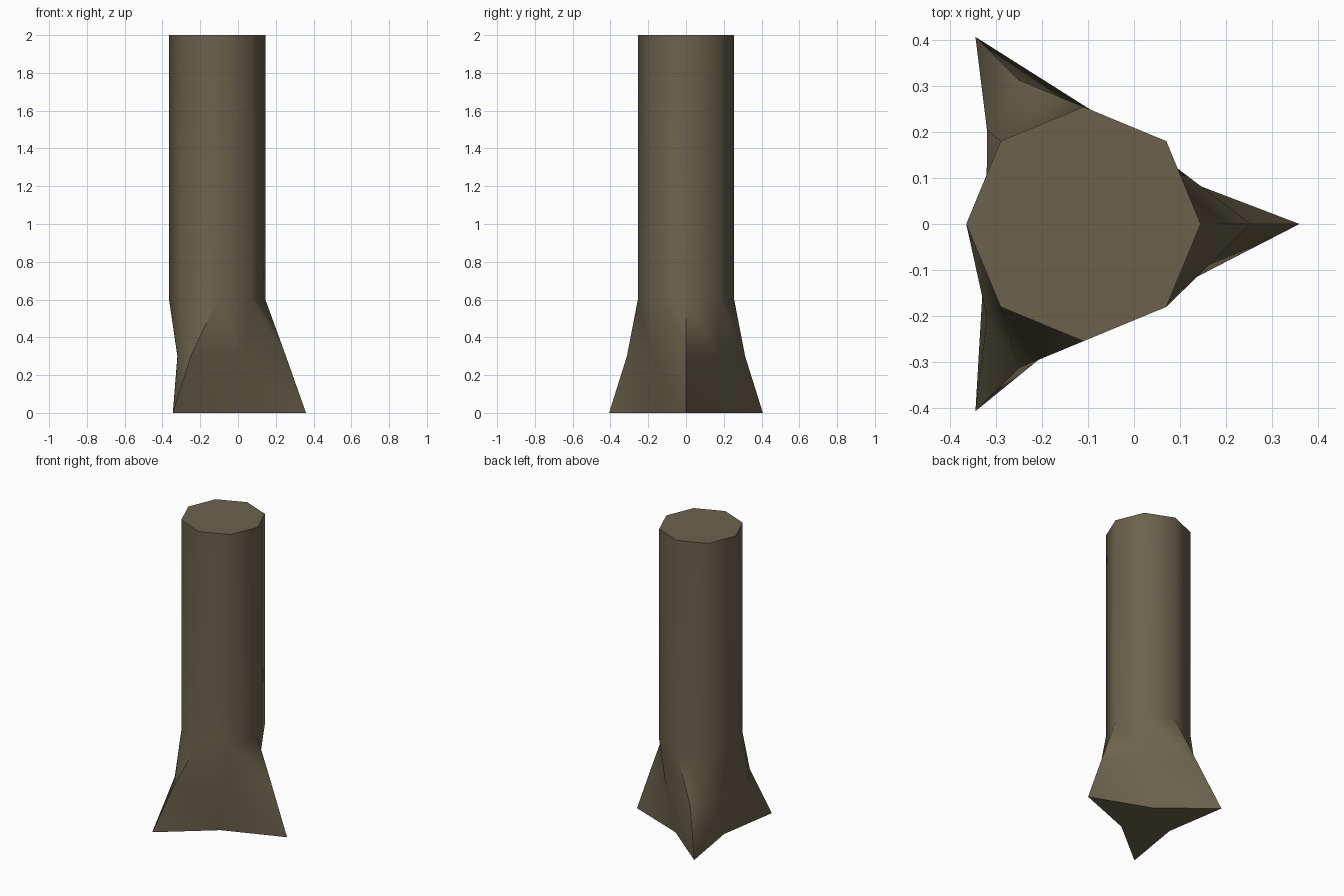
import bpy, bmesh, math

if "Cube" in bpy.data.objects:
    bpy.data.objects.remove(bpy.data.objects["Cube"])

CX = -0.11  # trunk axis

bark = bpy.data.materials.new("brown bark")
bark.diffuse_color = (0.15, 0.122, 0.073, 1)
bark.use_nodes = True
bark.node_tree.nodes["Principled BSDF"].inputs["Base Color"].default_value = bark.diffuse_color


def polar(r, deg):
    a = math.radians(deg)
    return CX + r * math.cos(a), r * math.sin(a)


# horizontal sections, eight points each
octagon = [polar(0.255, 45 * i) for i in range(8)]
half = [(0.254, 0), (0.03, 0.17), (-0.25, 0.313), (-0.32, 0.205), (-0.321, 0)]
flare = half + [(x, -y) for x, y in half[3:0:-1]]
# three pointed star, the two rear root tips shared by two points
star = [polar(0.47 if k % 2 == 0 else 0.17, 60 * k) for k in (0, 1, 2, 2, 3, 4, 4, 5)]

bm = bmesh.new()
rings = []
for section, z in ((octagon, 2.0), (octagon, 0.6), (flare, 0.3), (star, 0.0)):
    ring, seen = [], {}
    for p in section:
        if p not in seen:
            seen[p] = bm.verts.new((p[0], p[1], z))
        ring.append(seen[p])
    rings.append(ring)

# column sides, then triangulated root flare
for level, (up, low) in enumerate(zip(rings, rings[1:])):
    for i in range(8):
        j = (i + 1) % 8
        if level == 0:
            bm.faces.new((up[i], low[i], low[j], up[j]))
        else:
            if low[i] is not low[j]:
                bm.faces.new((up[i], low[i], low[j]))
            bm.faces.new((up[i], low[j], up[j]))

# end caps
bm.faces.new(rings[0])
bm.faces.new(list(dict.fromkeys(rings[-1]))[::-1])
bmesh.ops.recalc_face_normals(bm, faces=bm.faces[:])

mesh = bpy.data.meshes.new("tree_trunk")
bm.to_mesh(mesh)
bm.free()
mesh.materials.append(bark)
trunk = bpy.data.objects.new("tree_trunk", mesh)
bpy.context.collection.objects.link(trunk)
bpy.context.view_layer.objects.active = trunk
trunk.select_set(True)
bpy.ops.object.shade_smooth_by_angle(angle=math.radians(50))
